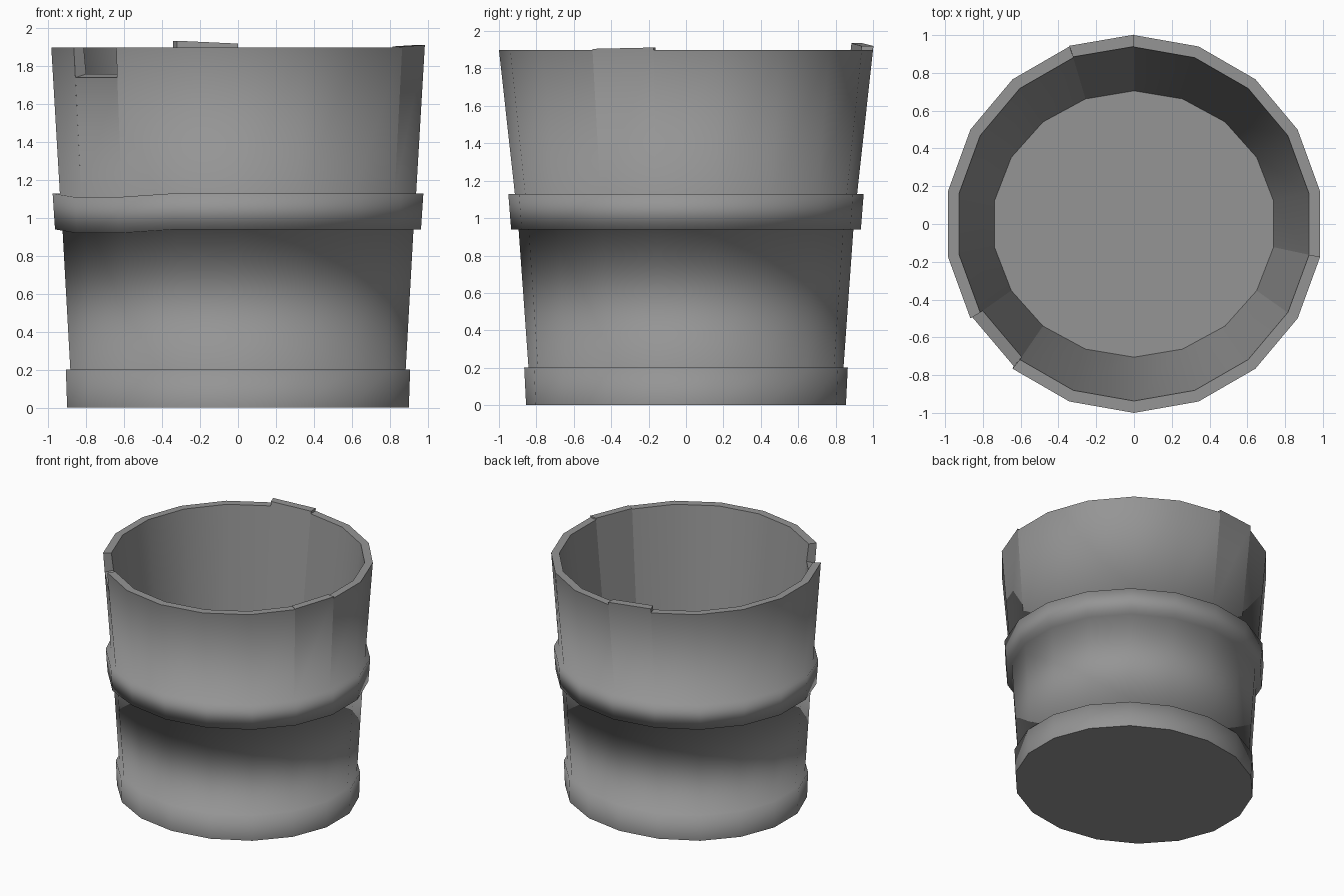
import bpy, bmesh, math

if "Cube" in bpy.data.objects:
    bpy.data.objects.remove(bpy.data.objects["Cube"])

N = 18
bm = bmesh.new()
cache = {}


def vert(i, rx, ry, z):
    """Shared vertex on an elliptical ring, i-th of 18 corners."""
    i %= N
    key = (i, round(rx, 4), round(ry, 4), round(z, 4))
    if key not in cache:
        a = math.radians(90 + 20 * i)
        cache[key] = bm.verts.new((rx * math.cos(a), ry * math.sin(a), z))
    return cache[key]


def face(*vs):
    f = bm.faces.new(vs)
    f.smooth = True
    return f


# Outer profile: (radius x, radius y, z), base hoop, lower staves, middle hoop
profile = [(.915, .855, 0), (.922, .865, .20), (.898, .842, .20),
           (.940, .895, .94), (.980, .935, .94), (.993, .950, 1.13),
           (.954, .915, 1.13)]
FLOOR = (.75, .705, .15)


def ring_vert(k, i):
    rx, ry, z = profile[k]
    if k >= 3 and i % N in (6, 7):      # hoop sags by the broken stave
        z -= .02
    return vert(i, rx, ry, z)


def outer(i, z):
    t = (z - 1.13) / (1.9 - 1.13)
    return vert(i, .954 + .046 * t, .915 + .085 * t, z)


def inner(i, z):
    t = (z - FLOOR[2]) / (1.9 - FLOOR[2])
    return vert(i, .75 + .19 * t, .705 + .232 * t, z)


# Stave tops: one raised, one broken short, one slightly proud
tops = {0: (1.92, 1.935), 6: (1.74, 1.74), 12: (1.905, 1.912)}


def top(i):
    return tops.get(i % N, (1.9, 1.9))


for i in range(N):
    j = i + 1
    for k in range(len(profile) - 1):
        face(ring_vert(k, i), ring_vert(k, j), ring_vert(k + 1, j), ring_vert(k + 1, i))
    za, zb = top(i)
    lift = .02 if i == 6 else 0
    oa, ob = outer(i, za), outer(j, zb)
    ia, ib = inner(i, za + lift), inner(j, zb + lift)
    last = len(profile) - 1
    face(ring_vert(last, i), ring_vert(last, j), ob, oa)
    face(vert(j, *FLOOR), vert(i, *FLOOR), ia, ib)
    rim = face(oa, ob, ib, ia)
    rim.smooth = False
    for e in rim.edges:
        e.smooth = False
    # step wall between this stave top and the next
    zn = top(j)[0]
    if abs(zn - zb) > .001:
        ln = .02 if j == 6 else 0
        vs = [ob, outer(j, zn), inner(j, zn + ln), ib]
        if zn > zb:
            vs.reverse()
        step = face(*vs)
        step.smooth = False
        for e in step.edges:
            e.smooth = False

# Underside and inner floor
under = face(*[vert(i, *profile[0]) for i in reversed(range(N))])
floor = face(*[vert(i, *FLOOR) for i in range(N)])
for f in (under, floor):
    f.smooth = False
    for e in f.edges:
        e.smooth = False

mesh = bpy.data.meshes.new("wooden_bucket")
bm.to_mesh(mesh)
bm.free()
grey = bpy.data.materials.new("plain grey")
grey.diffuse_color = (.3, .3, .3, 1)
grey.use_nodes = True
grey.node_tree.nodes["Principled BSDF"].inputs["Base Color"].default_value = grey.diffuse_color
mesh.materials.append(grey)
bucket = bpy.data.objects.new("wooden_bucket", mesh)
bpy.context.collection.objects.link(bucket)
